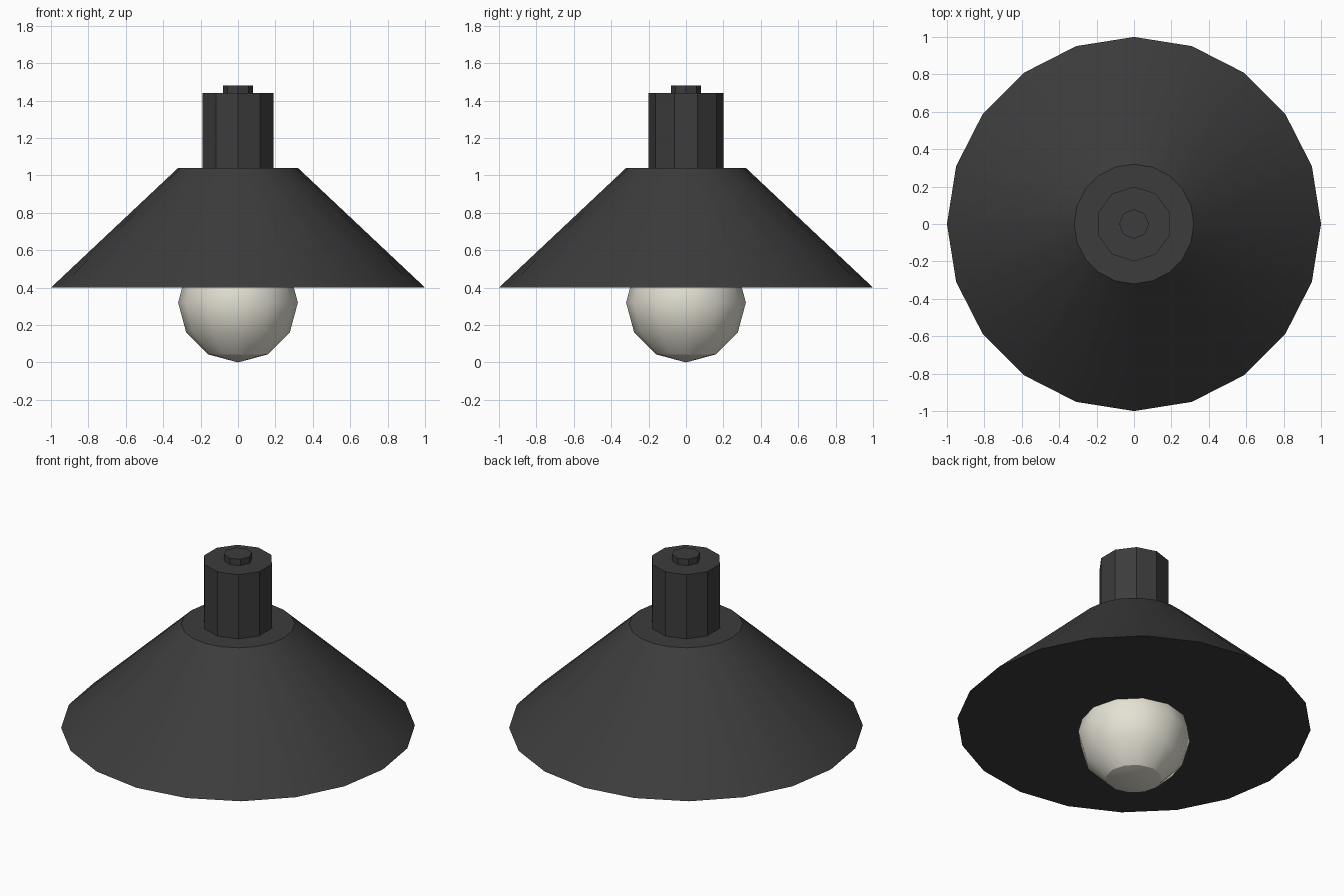
import bpy, math

if "Cube" in bpy.data.objects:
    bpy.data.objects.remove(bpy.data.objects["Cube"])


def material(name, rgb):
    m = bpy.data.materials.new(name)
    m.diffuse_color = (*rgb, 1.0)
    m.use_nodes = True
    m.node_tree.nodes["Principled BSDF"].inputs["Base Color"].default_value = m.diffuse_color
    return m


dark = material("charcoal metal", (0.045, 0.045, 0.045))
cream = material("cream glass", (0.78, 0.76, 0.66))


def finish(name, mat):
    ob = bpy.context.object
    ob.name = name
    ob.data.materials.append(mat)
    bpy.ops.object.shade_smooth_by_angle(angle=math.radians(30))
    return ob


def frustum(name, sides, r_low, r_high, z_low, z_high):
    """Capped cone or cylinder with a corner on the y axis."""
    bpy.ops.mesh.primitive_cone_add(
        vertices=sides, radius1=r_low, radius2=r_high,
        depth=z_high - z_low, location=(0, 0, (z_low + z_high) / 2))
    return finish(name, dark)


# Wide closed shade, socket neck and small cable nub
frustum("lamp_shade", 20, 1.0, 0.32, 0.40, 1.04)
frustum("socket_neck", 10, 0.20, 0.20, 1.04, 1.44)
frustum("cable_nub", 8, 0.08, 0.08, 1.44, 1.48)

# Round bulb, upper part hidden inside the shade
bpy.ops.mesh.primitive_uv_sphere_add(
    segments=12, ring_count=6, radius=0.32, location=(0, 0, 0.32))
finish("light_bulb", cream)
